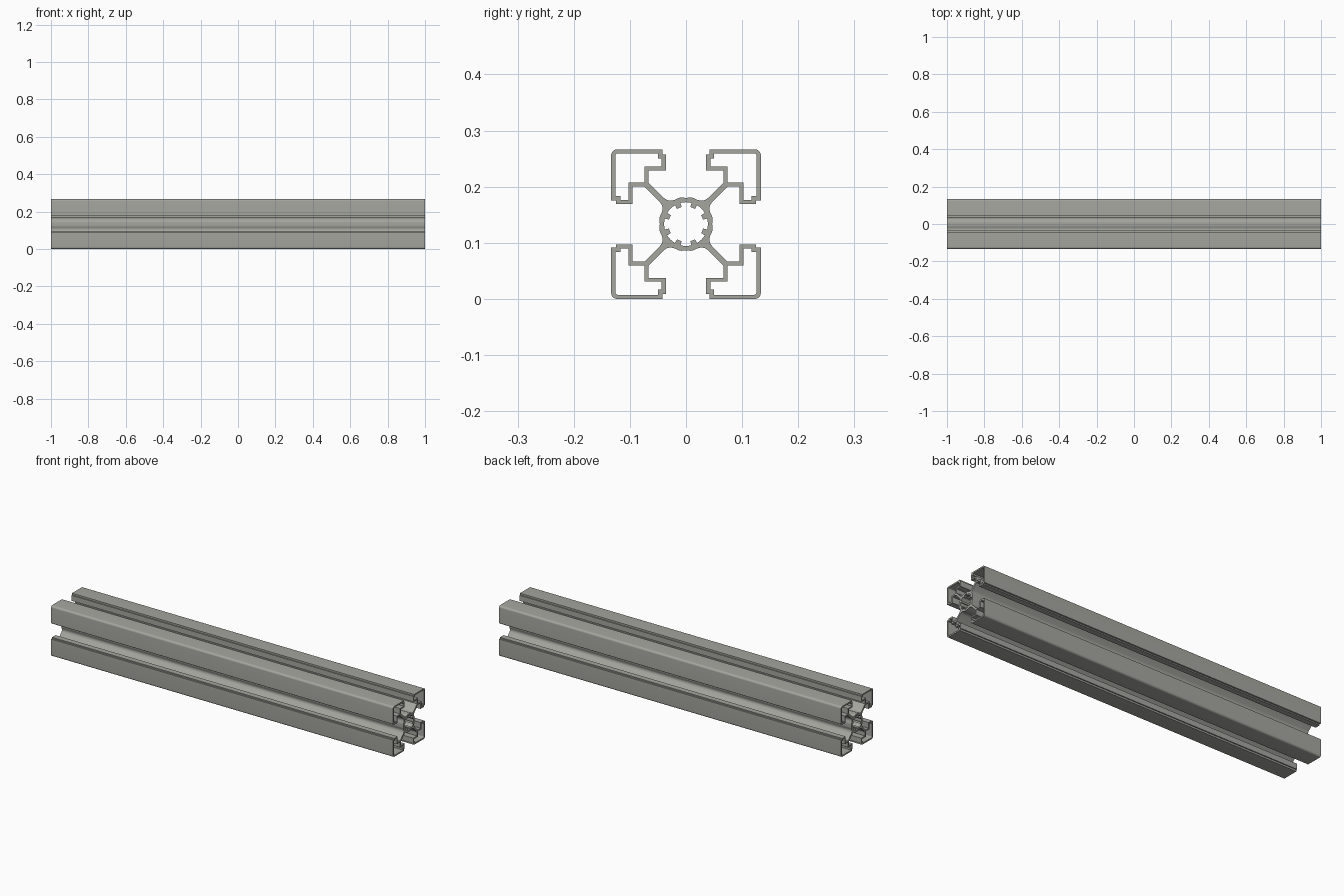
import bpy
import bmesh
import math
from mathutils import Matrix

if "Cube" in bpy.data.objects:
    bpy.data.objects.remove(bpy.data.objects["Cube"])

S = 1 / 150          # profile is drawn as a 40 x 40 section, 300 long
HALF_LENGTH = 1.0

metal = bpy.data.materials.new("aluminium grey")
metal.diffuse_color = (0.38, 0.38, 0.35, 1)
metal.use_nodes = True
metal.node_tree.nodes["Principled BSDF"].inputs["Base Color"].default_value = metal.diffuse_color


def corner(center, radius, steps=4):
    """Half of a rounded corner, from the top up to the diagonal."""
    return [(center + radius * math.sin(a), center + radius * math.cos(a))
            for a in (math.pi / 4 * i / steps for i in range(steps + 1))]


def mirror_diagonal(half, drop_first=False):
    """Complete a half outline with its reflection in the line y = x."""
    back = [(y, x) for x, y in reversed(half[:-1])]
    return half + (back[:-1] if drop_first else back)


def turn(points, k):
    """Rotate points by k clockwise quarter turns."""
    for _ in range(k):
        points = [(y, -x) for x, y in points]
    return points


# Outer outline of one eighth: hub, spoke, slot, lip and outer skin
eighth = [(0, 7.0), (1.2, 7.15), (2, 7.0), (3, 6.5), (4, 6.25), (5, 6.4), (5.9, 6.97),
          (10, 11.07), (10, 14.35), (5.4, 14.35), (5.4, 18.65),
          (6.3, 18.65), (6.3, 20)] + corner(18.4, 1.6)
quarter = mirror_diagonal(eighth)[:-1]
outline = [p for k in range(4) for p in turn(quarter, k)]

# Hollow chamber in each corner
chamber_half = [(11.1, 11.1), (11.1, 15.4), (6.5, 15.4), (6.5, 17.55),
                (7.5, 17.55), (7.5, 18.9)] + corner(18.2, 0.7)
chamber = mirror_diagonal(chamber_half, True)

# Central bore with eight inward teeth
bore = []
for k in range(8):
    mid = 22.5 + 45 * k
    for r, d in ((4.7, -8), (4.7, 0), (4.7, 8), (5.85, 8), (5.85, 15),
                 (5.85, 22.5), (5.85, 30), (5.85, 37)):
        a = math.radians(mid + d)
        bore.append((r * math.cos(a), r * math.sin(a)))

# Filled section with holes, extruded along its length
curve = bpy.data.curves.new("extruded_rail", 'CURVE')
curve.dimensions = '2D'
curve.fill_mode = 'BOTH'
curve.extrude = HALF_LENGTH
for loop in [outline, bore] + [turn(chamber, k) for k in range(4)]:
    spline = curve.splines.new('POLY')
    spline.points.add(len(loop) - 1)
    for point, (x, y) in zip(spline.points, loop):
        point.co = (x * S, y * S, 0, 1)
    spline.use_cyclic_u = True

rail = bpy.data.objects.new("extruded_rail", curve)
bpy.context.collection.objects.link(rail)
bpy.context.view_layer.objects.active = rail
rail.select_set(True)
bpy.ops.object.convert(target='MESH')
rail = bpy.context.view_layer.objects.active
rail.name = "extruded_rail"

# Lay the rail along x and stand it on the ground
bm = bmesh.new()
bm.from_mesh(rail.data)
bmesh.ops.remove_doubles(bm, verts=bm.verts, dist=1e-5)
bm.transform(Matrix(((0, 0, 1, 0), (1, 0, 0, 0), (0, 1, 0, 20 * S), (0, 0, 0, 1))))
bmesh.ops.recalc_face_normals(bm, faces=bm.faces)
bm.to_mesh(rail.data)
bm.free()
rail.data.materials.clear()
rail.data.materials.append(metal)
bpy.ops.object.shade_smooth_by_angle(angle=math.radians(35))
